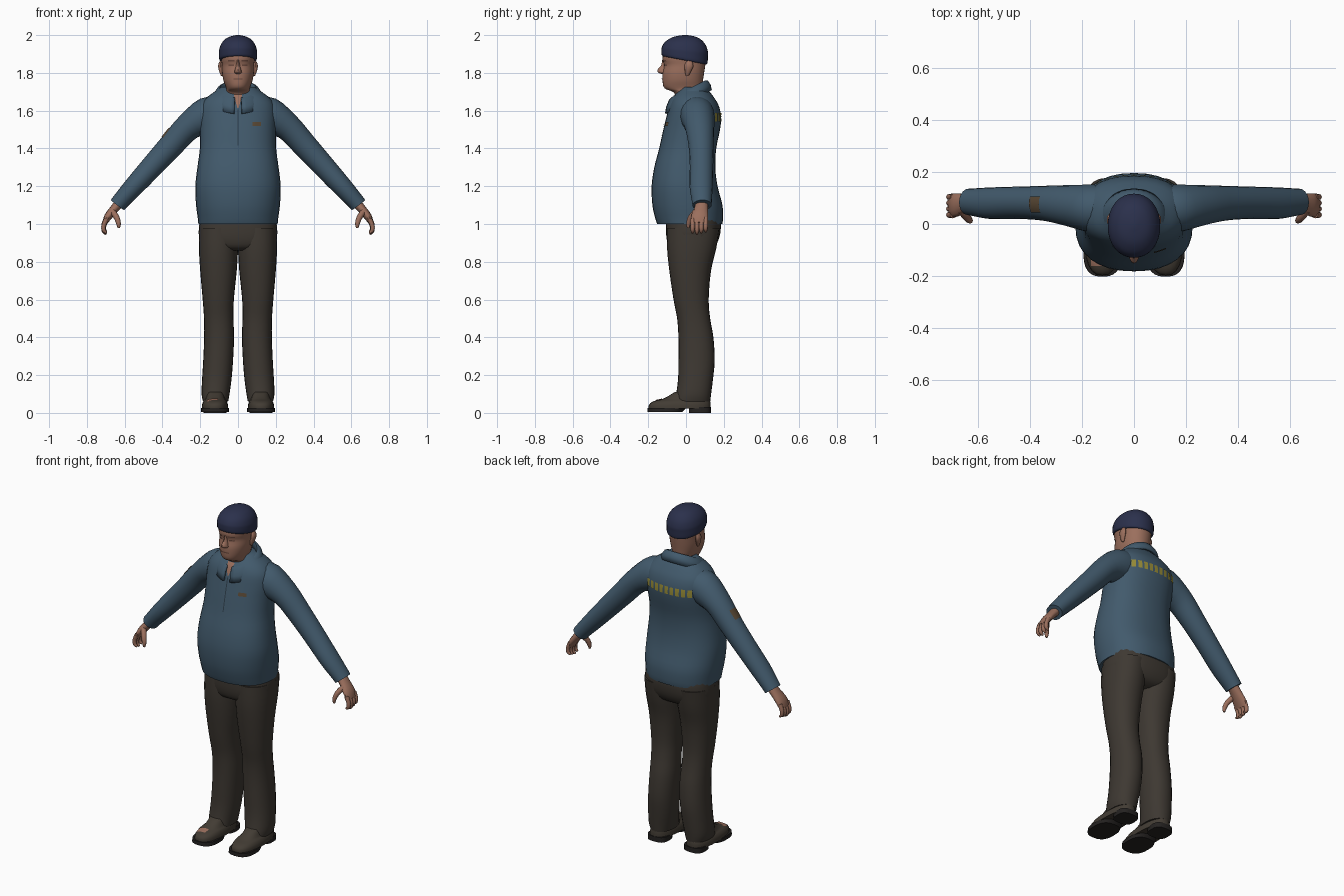
import bpy, bmesh
from math import sin, cos, pi, copysign, radians
from mathutils import Vector
from mathutils.bvhtree import BVHTree

old = bpy.data.objects.get("Cube")
if old:
    bpy.data.objects.remove(old)


def material(name, r, g, b):
    m = bpy.data.materials.new(name)
    m.use_nodes = True
    m.diffuse_color = (r, g, b, 1)
    m.node_tree.nodes["Principled BSDF"].inputs["Base Color"].default_value = (r, g, b, 1)
    return m


JACKET = material("jacket blue", .054, .102, .150)
TROUSER = material("trouser brown", .048, .040, .032)
SKIN = material("skin", .33, .16, .11)
SHADE = material("dark skin", .15, .07, .05)
HAT = material("hat navy", .024, .030, .072)
SHOE = material("shoe brown", .055, .045, .034)
SOLE = material("sole black", .018, .016, .015)
YELLOW = material("stripe yellow", .32, .27, .04)
BADGE = material("badge brown", .10, .065, .035)
DARK = material("zip dark", .025, .045, .065)


def finish(name, bm, mat):
    bmesh.ops.recalc_face_normals(bm, faces=bm.faces)
    me = bpy.data.meshes.new(name)
    bm.to_mesh(me)
    bm.free()
    me.materials.append(mat)
    me.polygons.foreach_set("use_smooth", [True] * len(me.polygons))
    me.set_sharp_from_angle(angle=radians(48))
    ob = bpy.data.objects.new(name, me)
    bpy.context.collection.objects.link(ob)
    return ob


def spline(rows, steps):
    """Smooth curve through all values of the rows."""
    out = []
    for i in range(len(rows) - 1):
        a, b, c, d = (rows[min(max(i + k, 0), len(rows) - 1)] for k in (-1, 0, 1, 2))
        for s in range(steps):
            t = s / steps
            out.append([q + .5 * t * (r - p + t * (2 * p - 5 * q + 4 * r - w + t * (3 * (q - r) + w - p)))
                        for p, q, r, w in zip(a, b, c, d)])
    return out + [list(rows[-1])]


def tube(name, rows, mat, sides=20, power=2, follow=True, steps=3):
    """Loft of ovals; each row is x, y, z, radius across, radius in depth."""
    bm = bmesh.new()
    rows = spline(rows, steps)
    rings = []
    for i, (x, y, z, ra, rb) in enumerate(rows):
        t = Vector((0, 0, 1))
        if follow:
            t = (Vector(rows[min(i + 1, len(rows) - 1)][:3]) - Vector(rows[max(i - 1, 0)][:3])).normalized()
        u = Vector((0, 1, 0)).cross(t).normalized()
        v = t.cross(u)
        ring = []
        for k in range(sides):
            c, s = cos(2 * pi * k / sides), sin(2 * pi * k / sides)
            c, s = (copysign(abs(w) ** (2 / power), w) for w in (c, s))
            ring.append(bm.verts.new(Vector((x, y, z)) + u * (c * ra) + v * (s * rb)))
        rings.append(ring)
    for a, b in zip(rings, rings[1:]):
        for k in range(sides):
            j = (k + 1) % sides
            bm.faces.new((a[k], a[j], b[j], b[k]))
    bm.faces.new(rings[0])
    bm.faces.new(rings[-1])
    return finish(name, bm, mat)


def stack(name, rows, mat, **kw):
    """Loft of level ovals; each row is z, left edge, right edge, front, back."""
    return tube(name, [((a + b) / 2, (f + k) / 2, z, abs(b - a) / 2, (k - f) / 2)
                       for z, a, b, f, k in rows], mat, follow=False, **kw)


def even(rows):
    return [(z, -r, r, f, b) for z, r, f, b in rows]


def patch(name, target, centre, across, up, width, height, mat, taper=1, n=6):
    """Thin painted plate laid on the target's surface."""
    tree = BVHTree.FromPolygons([v.co for v in target.data.vertices],
                                [p.vertices for p in target.data.polygons])
    u, v, c = Vector(across).normalized(), Vector(up).normalized(), Vector(centre)
    d = u.cross(v)
    bm = bmesh.new()
    grid = []
    for j in range(n + 1):
        row = []
        for i in range(n + 1):
            w = width * (taper + (1 - taper) * j / n)
            p = c + u * (w * (i / n - .5)) + v * (height * (j / n - .5))
            hit = tree.ray_cast(p + d * .4, -d)[0]
            row.append(bm.verts.new((hit or p) + d * .004))
        grid.append(row)
    for a, b in zip(grid, grid[1:]):
        for i in range(n):
            bm.faces.new((a[i], a[i + 1], b[i + 1], b[i]))
    return finish(name, bm, mat)


# Jacket body
jacket = stack("jacket_body", even([
    (1.0, .21, -.153, .192), (1.03, .213, -.163, .196), (1.1, .222, -.178, .193),
    (1.2, .226, -.182, .167), (1.3, .215, -.168, .155), (1.4, .202, -.142, .16),
    (1.5, .202, -.12, .18), (1.57, .205, -.103, .186), (1.63, .195, -.088, .172),
    (1.67, .165, -.07, .148), (1.7, .125, -.045, .125), (1.725, .09, -.02, .1)]),
    JACKET, sides=32, power=2.3)

# Folded collar, open at the front
bm = bmesh.new()
profile = [(.085, .082, -.03), (.098, .092, 0), (.113, .104, -.008), (.13, .118, -.035), (.137, .125, -.068)]
columns = []
for i in range(33):
    a = radians(-90 + 9 + 342 * i / 32)
    columns.append([bm.verts.new((rx * cos(a), .012 + ry * sin(a), 1.715 + .5 * ry * sin(a) + dz))
                    for rx, ry, dz in profile])
for a, b in zip(columns, columns[1:]):
    for k in range(len(profile) - 1):
        bm.faces.new((a[k], a[k + 1], b[k + 1], b[k]))
collar = finish("collar", bm, JACKET)
collar.modifiers.new("thickness", "SOLIDIFY").thickness = .012

# Front opening, zip and chest badge
X, Z = (1, 0, 0), (0, 0, 1)
patch("open_neck", jacket, (0, 0, 1.65), X, Z, .045, .07, SKIN, taper=.15)
patch("zip", jacket, (0, 0, 1.51), X, Z, .006, .19, DARK)
patch("chest_badge", jacket, (.1, 0, 1.53), X, Z, .045, .02, BADGE)

# Broken stripe across the back
for i in range(9):
    patch("back_stripe", jacket, (-.136 + .034 * i, 0, 1.565), (-1, 0, 0), Z, .022, .045, YELLOW, n=2)

# Trouser seat
stack("trouser_seat", even([
    (1.04, .2, -.1, .175), (1.0, .205, -.105, .185), (.93, .206, -.104, .177),
    (.88, .17, -.09, .15), (.86, .1, -.06, .11)]), TROUSER, sides=28, power=2.6)

for side, s in (("left", 1), ("right", -1)):
    # Arm with cuff
    arm = tube(side + "_sleeve", [(s * x, y, z, a, b) for x, y, z, a, b in (
        (.1, .055, 1.585, .085, .09), (.165, .06, 1.572, .098, .092), (.262, .072, 1.515, .073, .078),
        (.35, .08, 1.42, .066, .067), (.45, .082, 1.31, .06, .062), (.55, .08, 1.2, .053, .061),
        (.62, .084, 1.122, .046, .053), (.638, .085, 1.1, .045, .051))], JACKET, sides=20)
    if s < 0:
        patch("sleeve_badge", arm, (-.34, .075, 1.45), (.62, 0, .79), (0, 1, 0), .06, .06, BADGE)

    # Hand
    tube(side + "_palm", [(s * x, y, z, a, b) for x, y, z, a, b in (
        (.62, .085, 1.12, .027, .031), (.655, .08, 1.08, .023, .037),
        (.687, .073, 1.04, .021, .046), (.705, .07, 1.005, .013, .043))], SKIN, sides=14)
    for i, name in enumerate(("index", "middle", "ring", "little")):
        y, drop = .035 + .023 * i, .006 * abs(i - 1)
        tube(f"{side}_{name}_finger", [(s * x, y, z + drop, r, r) for x, z, r in (
            (.697, 1.02, .013), (.711, .985, .012), (.71, .96, .011), (.696, .947, .006))], SKIN, sides=8)
    tube(side + "_thumb", [(s * x, y, z, r, r) for x, y, z, r in (
        (.668, .055, 1.07, .016), (.643, .025, 1.035, .015),
        (.632, .013, 1.0, .012), (.632, .012, .978, .006))], SKIN, sides=8)

    # Trouser leg
    stack(side + "_trouser_leg", [(z, s * a, s * b, f, k) for z, a, b, f, k in (
        (.98, .0, .207, -.1, .178), (.87, .0, .207, -.1, .16), (.75, .007, .2, -.088, .132),
        (.6, .022, .187, -.066, .12), (.5, .024, .18, -.047, .128), (.4, .021, .179, -.04, .145),
        (.28, .026, .184, -.04, .152), (.18, .034, .19, -.042, .143), (.1, .045, .193, -.053, .133),
        (.06, .052, .185, -.066, .128))], TROUSER, sides=24, power=2.2)

    # Shoe upper, front sole and heel
    shoe = stack(side + "_shoe", [(z, s * a, s * b, f, k) for z, a, b, f, k in (
        (.022, .052, .192, -.198, .13), (.045, .054, .19, -.195, .13), (.062, .06, .182, -.17, .128),
        (.075, .068, .172, -.12, .125), (.11, .075, .165, -.06, .12))], SHOE, sides=24, power=2.5)
    stack(side + "_front_sole", [(z, s * .048, s * .195, -.203, k) for z, k in (
        (.004, -.02), (.026, .0))], SOLE, sides=24, power=2.6, steps=1)
    stack(side + "_heel", [(z, s * .06, s * .182, .015, .132) for z in (0, .03)],
          SOLE, sides=20, power=3, steps=1)
    if s < 0:
        patch("shoe_scuff", shoe, (-.135, -.145, .06), X, (0, 1, 0), .06, .035, SKIN)

    # Ear
    tube(side + "_ear", [(s * x, y, z, a, b) for x, y, z, a, b in (
        (.084, .006, 1.785, .006, .008), (.089, .01, 1.81, .011, .017),
        (.093, .016, 1.84, .012, .023), (.089, .018, 1.865, .005, .012))], SKIN, sides=12)

# Head and neck
head = stack("head", even([
    (1.6, .07, -.04, .085), (1.67, .072, -.052, .088), (1.7, .068, -.07, .088),
    (1.713, .062, -.105, .088), (1.73, .066, -.12, .088), (1.76, .077, -.124, .09),
    (1.8, .084, -.124, .096), (1.84, .085, -.116, .102), (1.87, .088, -.124, .105),
    (1.9, .088, -.12, .105), (1.93, .08, -.1, .09)]), SKIN, sides=32, power=2.15)
stack("nose", even([
    (1.868, .008, -.126, -.08), (1.84, .011, -.132, -.08), (1.817, .017, -.151, -.08),
    (1.803, .021, -.148, -.08), (1.795, .014, -.132, -.08)]), SKIN, sides=12)
patch("mouth", head, (0, 0, 1.768), X, Z, .05, .007, SHADE)
for x in (-.036, .036):
    patch("eye", head, (x, 0, 1.84), X, Z, .03, .009, SHADE)
    patch("eyebrow", head, (x, 0, 1.864), X, Z, .036, .006, SHADE)

# Knitted hat, its rim lower at the back
hat = stack("hat", even([
    (1.865, .093, -.122, .107), (1.873, .1, -.129, .114), (1.905, .101, -.13, .116),
    (1.925, .099, -.127, .116), (1.955, .088, -.113, .104), (1.98, .066, -.085, .078),
    (1.993, .04, -.055, .048), (2.0, .008, -.015, .008)]), HAT, sides=32, power=2.1)
for v in hat.data.vertices:
    v.co.z -= 1.4 * v.co.y * (2.0 - v.co.z)
